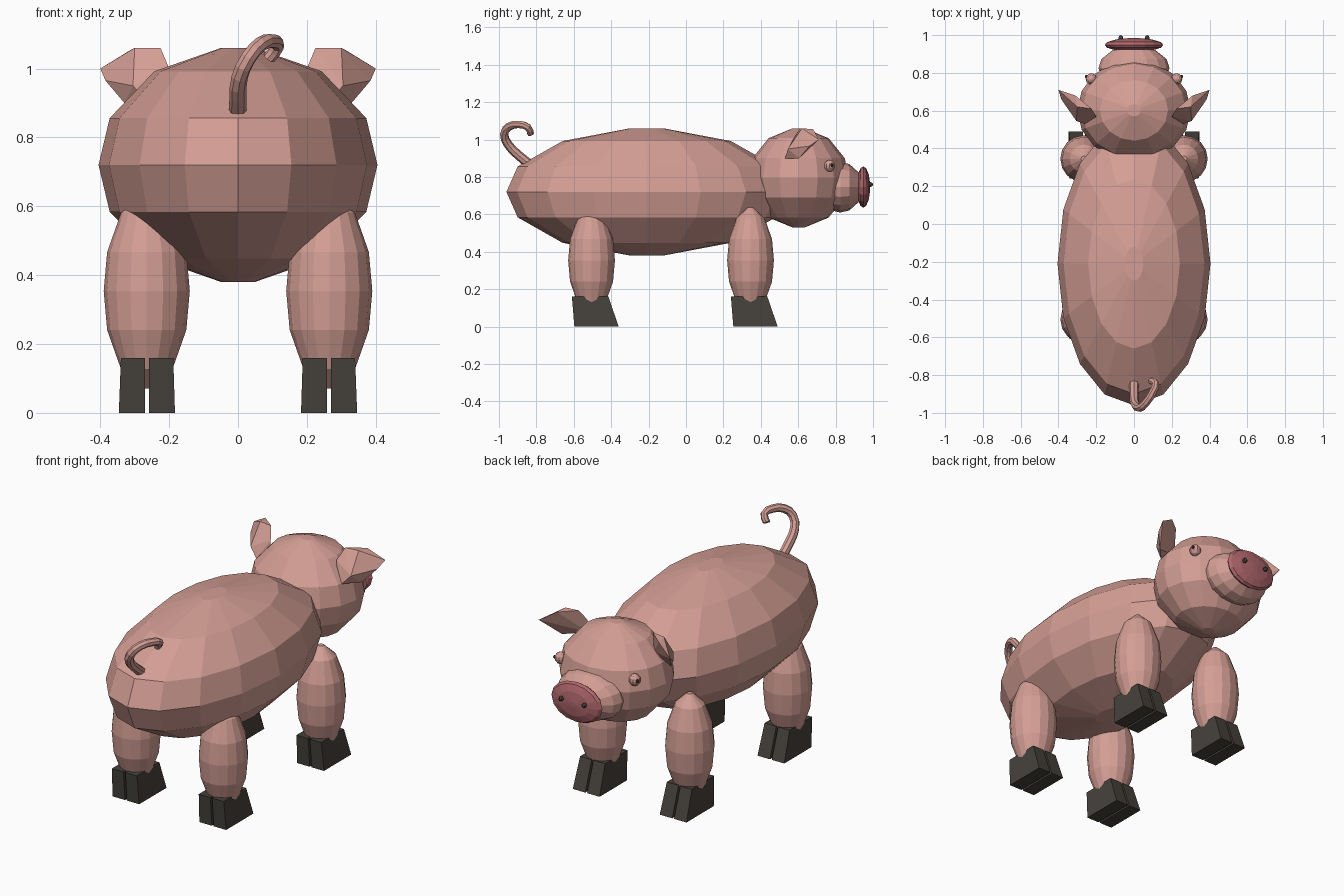
import bpy, bmesh, math
from mathutils import Vector

if "Cube" in bpy.data.objects:
    bpy.data.objects.remove(bpy.data.objects["Cube"])


def material(name, rgb):
    m = bpy.data.materials.new(name)
    m.diffuse_color = (*rgb, 1)
    m.use_nodes = True
    m.node_tree.nodes["Principled BSDF"].inputs["Base Color"].default_value = m.diffuse_color
    return m


PINK = material("pink skin", (0.66, 0.345, 0.30))
ROSE = material("rose snout", (0.43, 0.135, 0.15))
HOOF = material("dark hoof", (0.062, 0.054, 0.044))
BROWN = material("brown pupil", (0.10, 0.035, 0.025))


def finish(name, bm, mat):
    bmesh.ops.recalc_face_normals(bm, faces=bm.faces[:])
    me = bpy.data.meshes.new(name)
    bm.to_mesh(me)
    bm.free()
    me.materials.append(mat)
    ob = bpy.data.objects.new(name, me)
    bpy.context.collection.objects.link(ob)
    return ob


# (height, radius) of the faceted, flat-capped ball used for all soft parts
BALL = [(-1, .12), (-.8, .6), (-.4, .92), (0, 1), (.4, .92), (.8, .6), (1, .12)]


def ball(name, centre, half, mat=PINK, sides=16, axis='Z'):
    bm = bmesh.new()
    rings = []
    for h, r in BALL:
        ring = []
        for i in range(sides):
            a = 2 * math.pi * i / sides
            p = Vector((r * math.cos(a), r * math.sin(a), h))
            if axis == 'Y':
                p = Vector((p.x, p.z, p.y))
            ring.append(bm.verts.new([c + q * s for c, q, s in zip(centre, p, half)]))
        rings.append(ring)
    for lo, hi in zip(rings, rings[1:]):
        for i in range(sides):
            j = (i + 1) % sides
            bm.faces.new((lo[i], lo[j], hi[j], hi[i]))
    bm.faces.new(rings[0])
    bm.faces.new(rings[-1])
    return finish(name, bm, mat)


def hull(name, points, mat):
    bm = bmesh.new()
    for p in points:
        bm.verts.new(p)
    res = bmesh.ops.convex_hull(bm, input=bm.verts[:])
    junk = {g for g in res["geom_interior"] + res["geom_unused"]
            if isinstance(g, bmesh.types.BMVert)}
    bmesh.ops.delete(bm, geom=list(junk), context='VERTS')
    return finish(name, bm, mat)


# torso, head and snout
ball("body", (0, -.21, .72), (.405, .75, .34))
ball("head", (0, .602, .795), (.30, .268, .265))
ball("muzzle", (0, .825, .745), (.188, .12, .135), axis='Y')
ball("snout_disc", (0, .948, .746), (.155, .037, .11), ROSE, axis='Y')

# legs with two-toed hooves
for side, s in (("left", -1), ("right", 1)):
    for end, y in (("rear", -.505), ("front", .345)):
        ball(f"{end}_{side}_leg", (s * .265, y, .354), (.125, .125, .283))
        for toe, x0, x1, b0, b1 in (("inner", .188, .259, .183, .259),
                                    ("outer", .270, .340, .270, .346)):
            pts = []
            for z, ya, yb, xa, xb in ((.16, -.105, .09, x0, x1),
                                      (0, -.092, .145, b0, b1)):
                pts += [(s * x, y + d, z) for x in (xa, xb) for d in (ya, yb)]
            hull(f"{end}_{side}_{toe}_toe", pts, HOOF)

# ears, eyes and nostrils
EAR = [(.40, .71, 1.0), (.385, .66, .965), (.31, .68, 1.055), (.30, .62, 1.06),
       (.225, .61, 1.06), (.20, .57, 1.0), (.33, .605, .90), (.26, .53, .90),
       (.305, .545, .95), (.20, .565, .93)]
for side, s in (("left", -1), ("right", 1)):
    hull(f"{side}_ear", [(s * x, y, z) for x, y, z in EAR], PINK)
    ball(f"{side}_eye", (s * .226, .768, .86), (.03, .03, .032), sides=10)
    ball(f"{side}_pupil", (s * .251, .781, .864), (.009, .009, .010), BROWN, sides=8)
    ball(f"{side}_nostril", (s * .07, .985, .76), (.013, .015, .013), HOOF, sides=8)

# curly tapering tail
TAIL = [(0, -.82, .855), (0, -.90, .92), (.005, -.952, .975), (.03, -.972, 1.03),
        (.065, -.945, 1.07), (.10, -.89, 1.08), (.115, -.845, 1.065), (.09, -.83, 1.03)]
curve = bpy.data.curves.new("tail", 'CURVE')
curve.dimensions = '3D'
curve.bevel_depth = .026
curve.bevel_resolution = 2
curve.resolution_u = 2
curve.use_fill_caps = True
spline = curve.splines.new('BEZIER')
spline.bezier_points.add(len(TAIL) - 1)
for i, (bp, p) in enumerate(zip(spline.bezier_points, TAIL)):
    bp.co = p
    bp.handle_left_type = bp.handle_right_type = 'AUTO'
    bp.radius = 1 - .04 * i
spline.use_smooth = False
curve.materials.append(PINK)
bpy.context.collection.objects.link(bpy.data.objects.new("tail", curve))
